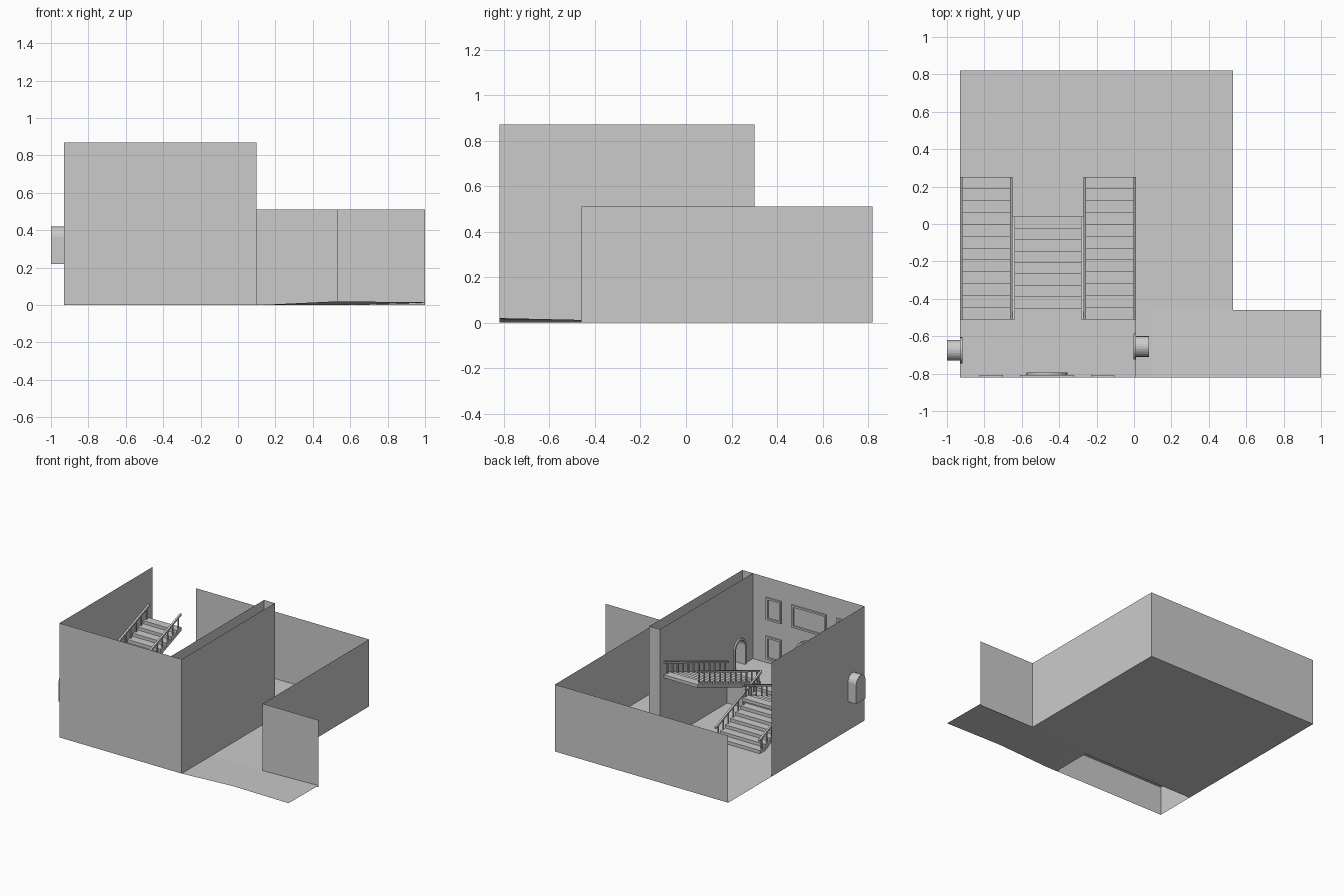
import bpy, bmesh, math
from mathutils import Vector

if "Cube" in bpy.data.objects:
    bpy.data.objects.remove(bpy.data.objects["Cube"])

XL, XI, XO, XR = -0.93, 0.01, 0.10, 0.53      # left wall, inner wall, outer wall, right wall
YF, YL, YM, YB = -0.82, -0.51, 0.30, 0.82     # front, landing edge, tall wall end, back
LOW, TALL, LAND = 0.51, 0.87, 0.22


def finish(name, bm, normals=True):
    if normals:
        bmesh.ops.recalc_face_normals(bm, faces=bm.faces[:])
    me = bpy.data.meshes.new(name)
    bm.to_mesh(me)
    bm.free()
    ob = bpy.data.objects.new(name, me)
    bpy.context.collection.objects.link(ob)
    return ob


def sheet(name, *polys):
    bm = bmesh.new()
    for p in polys:
        bm.faces.new([bm.verts.new(v) for v in p])
    bmesh.ops.remove_doubles(bm, verts=bm.verts[:], dist=1e-4)
    return finish(name, bm)


def upright(x0, y0, x1, y1, z1, z0=0):
    return [(x0, y0, z0), (x1, y1, z0), (x1, y1, z1), (x0, y0, z1)]


def flat(x0, x1, y0, y1, z=0):
    return [(x0, y0, z), (x1, y0, z), (x1, y1, z), (x0, y1, z)]


def add_box(bm, a, b):
    vs = [bm.verts.new((x, y, z)) for x in (a[0], b[0]) for y in (a[1], b[1]) for z in (a[2], b[2])]
    for f in ((0, 1, 3, 2), (4, 6, 7, 5), (0, 4, 5, 1), (2, 3, 7, 6), (0, 2, 6, 4), (1, 5, 7, 3)):
        bm.faces.new([vs[i] for i in f])


def add_prism(bm, profile, x0, x1):
    a = [bm.verts.new((x0, y, z)) for y, z in profile]
    b = [bm.verts.new((x1, y, z)) for y, z in profile]
    n = len(a)
    bm.faces.new(a)
    bm.faces.new(b[::-1])
    for i in range(n):
        bm.faces.new((a[i], b[i], b[(i + 1) % n], a[(i + 1) % n]))


def arch(c, w, z0, z1, n=12):
    pts = [(c - w, z0)]
    pts += [(c - w * math.cos(math.pi * i / n), z1 - w + w * math.sin(math.pi * i / n)) for i in range(n + 1)]
    return pts + [(c + w, z0)]


def rect(u0, u1, z0, z1):
    return [(u0, z0), (u0, z1), (u1, z1), (u1, z0)]


def frame(name, outer, inner, place, d0, d1, closed):
    """Moulding between two outlines, from depth d0 to d1."""
    bm = bmesh.new()
    rings = [[bm.verts.new(place(u, z, d)) for u, z in o]
             for o, d in ((outer, d0), (outer, d1), (inner, d1), (inner, d0))]
    n = len(outer)
    for i in range(n if closed else n - 1):
        j = (i + 1) % n
        for k in range(4):
            r, s = rings[k], rings[(k + 1) % 4]
            bm.faces.new((r[i], r[j], s[j], s[i]))
    if not closed:
        bm.faces.new([r[0] for r in rings])
        bm.faces.new([r[-1] for r in rings])
    return finish(name, bm)


# floor, with the porch floor rising slightly to the right
sheet("floor", flat(XL, XI, YL, YB), flat(XI, XO, YF, YB), flat(XO, XR, -0.46, YB),
      [(XO, YF, 0), (XR, YF, .02), (XR, -0.46, 0), (XO, -0.46, 0)],
      [(XR, YF, .02), (1, YF, .015), (1, -0.46, .012), (XR, -0.46, 0)])
# landing with its riser face
sheet("landing", flat(XL, XI, YF, YL, LAND), upright(XL, YL, XI, YL, LAND))

# low outer walls
sheet("low_walls", upright(XL, YB, XR, YB, LOW), upright(XR, -0.46, XR, YB, LOW),
      upright(XR, -0.46, 1, -0.46, LOW))
# tall walls
sheet("front_wall", upright(XL, YF, XO, YF, TALL))
sheet("outer_side_wall", upright(XO, YF, XO, YM, LOW), upright(XO, YF, XO, YM, TALL, LOW))
sheet("wall_end", upright(XI, YM, XO, YM, TALL))


def pierced_wall(name, x, yc, depth, inward):
    """Side wall with an arched opening, its niche and its moulding."""
    outline = rect(YF, YM, 0, TALL)
    hole = arch(yc, 0.055, LAND, 0.42)
    bm = bmesh.new()
    edges = []
    for loop in (outline, hole):
        vs = [bm.verts.new((x, y, z)) for y, z in loop]
        edges += [bm.edges.new((vs[i], vs[(i + 1) % len(vs)])) for i in range(len(vs))]
    bmesh.ops.triangle_fill(bm, use_beauty=True, use_dissolve=False, edges=edges,
                            normal=Vector((1, 0, 0)))
    finish(name, bm)
    bm = bmesh.new()
    a = [bm.verts.new((x, y, z)) for y, z in hole]
    b = [bm.verts.new((x + depth, y, z)) for y, z in hole]
    for i in range(len(a)):
        j = (i + 1) % len(a)
        bm.faces.new((a[i], a[j], b[j], b[i]))
    bm.faces.new(b)
    finish(name + "_niche", bm)
    frame(name + "_niche_moulding", arch(yc, 0.07, LAND, 0.435), hole,
          lambda u, z, d: (x + d * inward, u, z), 0, 0.012, False)


pierced_wall("left_wall", XL, -0.675, -0.07, 1)
pierced_wall("inner_side_wall", XI, -0.655, 0.07, -1)


# mouldings on the front wall
def on_front(u, z, d):
    return (u, YF + d, z)


frame("door_arch", arch(-0.465, 0.11, LAND, 0.48), arch(-0.465, 0.08, LAND, 0.45),
      on_front, 0, 0.025, False)
bm = bmesh.new()
add_box(bm, (-0.575, YF, LAND), (-0.355, -0.795, LAND + 0.012))
add_box(bm, (-0.53, -0.795, LAND), (-0.40, -0.77, LAND + 0.006))
finish("door_step", bm)
for label, u0, u1, z0, z1 in (("lower_left", -0.825, -0.70, 0.25, 0.425),
                              ("lower_right", -0.23, -0.105, 0.25, 0.425),
                              ("upper_left", -0.825, -0.70, 0.55, 0.72),
                              ("upper_right", -0.23, -0.105, 0.55, 0.72),
                              ("upper_middle", -0.61, -0.32, 0.55, 0.72)):
    t = 0.014
    frame("picture_frame_" + label, rect(u0, u1, z0, z1), rect(u0 + t, u1 - t, z0 + t, z1 - t),
          on_front, 0, 0.012, True)


def flight(name, x0, x1, ya, za, yb, zb, steps):
    """Stair from low end (ya, za) to high end (yb, zb) with two railings."""
    dy, dz = (yb - ya) / steps, (zb - za) / steps
    prof = []
    for i in range(steps):
        prof += [(ya + i * dy, za + i * dz), (ya + i * dy, za + (i + 1) * dz)]
    prof += [(yb, zb), (yb, zb - dz), (ya + dy, za)]
    bm = bmesh.new()
    add_prism(bm, prof, x0, x1)
    finish(name + "_steps", bm)
    bm = bmesh.new()
    h, r = 0.09, 0.004
    for x in (x0 + 0.007, x1 - 0.007):
        for i in range(steps):
            y, z = ya + (i + .5) * dy, za + (i + 1) * dz
            add_box(bm, (x - r, y - r, z), (x + r, y + r, z + h - dz / 2))
        add_prism(bm, [(ya, za + h), (yb, zb + h), (yb, zb + h + .014), (ya, za + h + .014)],
                  x - 0.007, x + 0.007)
    finish(name + "_railing", bm)


flight("centre_flight", -0.65, -0.27, 0.04, 0, YL, LAND, 9)
flight("left_flight", XL, -0.65, YL, LAND, 0.25, 0.505, 12)
flight("right_flight", -0.27, XI, YL, LAND, 0.25, 0.505, 12)
